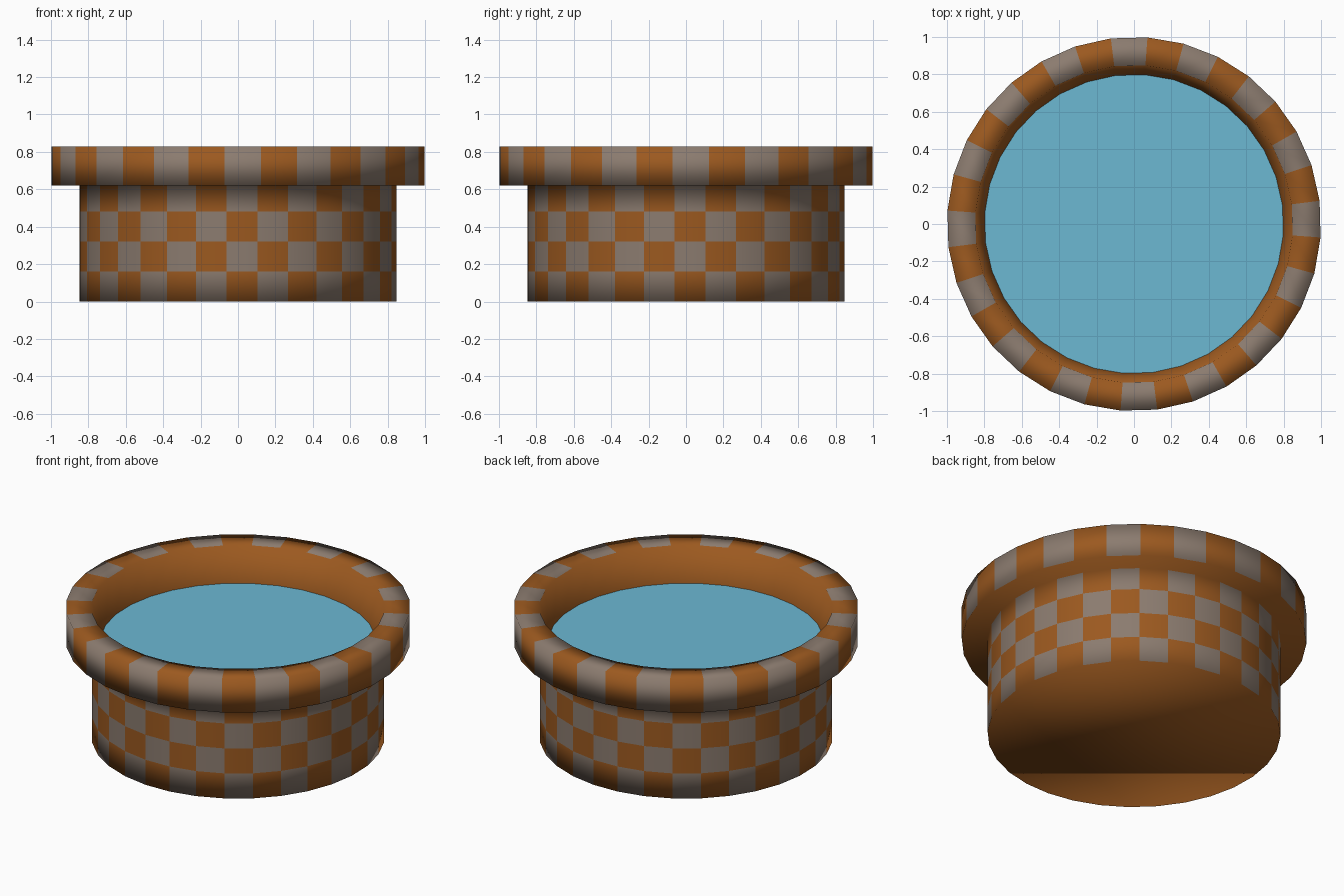
import bpy, bmesh
from math import cos, sin, radians

if "Cube" in bpy.data.objects:
    bpy.data.objects.remove(bpy.data.objects["Cube"])

SIDES = 32
TURN = radians(1.5)            # slight turn of the tile pattern
STEP = radians(360 / SIDES)


def material(name, rgb):
    m = bpy.data.materials.new(name)
    m.diffuse_color = (*rgb, 1)
    m.use_nodes = True
    m.node_tree.nodes["Principled BSDF"].inputs["Base Color"].default_value = m.diffuse_color
    return m


ORANGE = material("orange_tile", (0.33, 0.10, 0.014))
GREY = material("grey_tile", (0.26, 0.20, 0.16))
BLUE = material("water_blue", (0.15, 0.48, 0.65))


def ring(bm, r, z):
    return [bm.verts.new((r * cos(TURN + (i - 0.5) * STEP),
                          r * sin(TURN + (i - 0.5) * STEP), z)) for i in range(SIDES)]


def finish(bm, name, mats):
    me = bpy.data.meshes.new(name)
    bm.to_mesh(me)
    bm.free()
    for m in mats:
        me.materials.append(m)
    ob = bpy.data.objects.new(name, me)
    bpy.context.collection.objects.link(ob)
    return ob


# Tiled tub: (radius, z, tile parity of the band above; None = plain orange)
profile = [
    (0.85, 0.00, 1), (0.85, 0.16, 0), (0.85, 0.32, 1), (0.85, 0.48, 0),   # checked wall
    (0.85, 0.62, None),                                                  # rim underside
    (1.00, 0.62, 0), (1.00, 0.83, 0),                                    # rim side and top
    (0.85, 0.83, None), (0.80, 0.61, None),                              # inner wall
]
bm = bmesh.new()
rings = [ring(bm, r, z) for r, z, _ in profile]
bm.faces.new(rings[0][::-1])   # underside
for (lo, hi), (_, _, parity) in zip(zip(rings, rings[1:]), profile):
    for i in range(SIDES):
        j = (i + 1) % SIDES
        f = bm.faces.new((lo[i], lo[j], hi[j], hi[i]))
        f.material_index = int(parity is not None and i % 2 == parity)
for f in bm.faces:
    f.smooth = True
finish(bm, "tiled_tub", [ORANGE, GREY])

# Water surface
bm = bmesh.new()
bm.faces.new(ring(bm, 0.80, 0.61))
finish(bm, "water", [BLUE])
